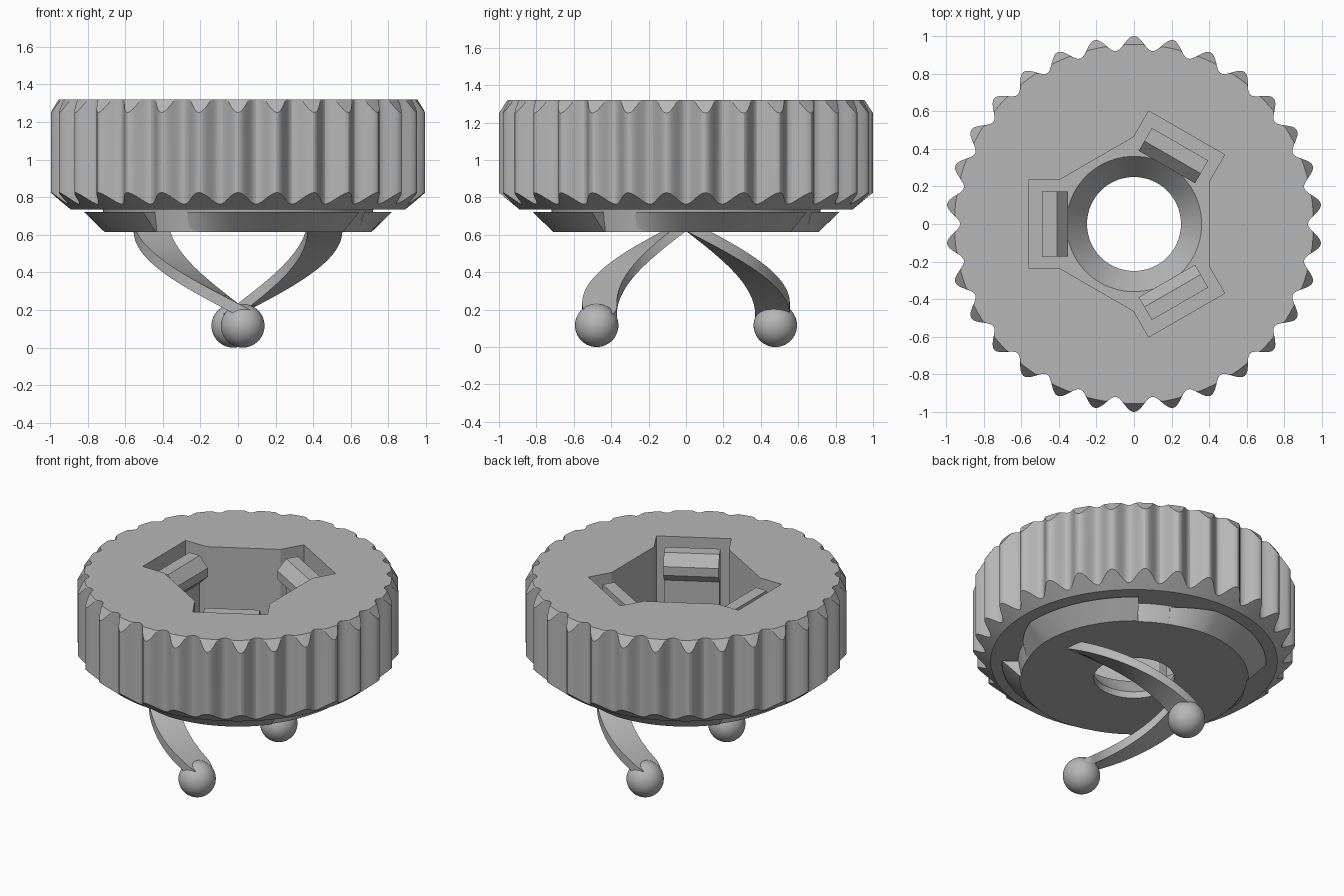
import bpy, bmesh, math
from mathutils import Matrix, Vector

if "Cube" in bpy.data.objects:
    bpy.data.objects.remove(bpy.data.objects["Cube"])

GREY = (0.47, 0.47, 0.47, 1)
mat = bpy.data.materials.new("plain grey")
mat.use_nodes = True
mat.diffuse_color = GREY
mat.node_tree.nodes["Principled BSDF"].inputs["Base Color"].default_value = GREY


def polar(r, a, z):
    return Vector((r * math.cos(a), r * math.sin(a), z))


def finish(name, bm, turn=0, angle=25):
    bmesh.ops.remove_doubles(bm, verts=bm.verts, dist=1e-5)
    bmesh.ops.recalc_face_normals(bm, faces=bm.faces)
    bm.transform(Matrix.Rotation(math.radians(turn), 4, "Z"))
    mesh = bpy.data.meshes.new(name)
    bm.to_mesh(mesh)
    bm.free()
    mesh.materials.append(mat)
    ob = bpy.data.objects.new(name, mesh)
    bpy.context.collection.objects.link(ob)
    smooth(ob, angle)
    return ob


def smooth(ob, angle=25):
    bpy.ops.object.select_all(action="DESELECT")
    ob.select_set(True)
    bpy.context.view_layer.objects.active = ob
    bpy.ops.object.shade_smooth_by_angle(angle=math.radians(angle))


def sweep(name, loops, turn=0):
    """Skin matching closed loops and cap both ends."""
    bm = bmesh.new()
    rows = [[bm.verts.new(p) for p in loop] for loop in loops]
    n = len(rows[0])
    for a, b in zip(rows, rows[1:]):
        for i in range(n):
            j = (i + 1) % n
            bm.faces.new((a[i], a[j], b[j], b[i]))
    bm.faces.new(rows[0])
    bm.faces.new(rows[-1])
    return finish(name, bm, turn)


def cut(ob, cutter):
    cutter.hide_render = True
    mod = ob.modifiers.new("cut", "BOOLEAN")
    mod.operation = "DIFFERENCE"
    mod.solver = "EXACT"
    mod.object = cutter
    bpy.context.view_layer.objects.active = ob
    bpy.ops.object.modifier_apply(modifier=mod.name)
    bpy.data.objects.remove(cutter)


# Knurled knob body with chamfered rims and a short neck below
LOBES, STEPS = 30, 480
angles = [math.tau * i / STEPS for i in range(STEPS)]


def knurl(a):
    return 0.9625 + 0.0375 * math.cos(LOBES * (a - math.pi / 2))


def ring(r, z):
    return [polar(r, a, z) for a in angles]


low = [polar(knurl(a), a, 0.735 + (knurl(a) - 0.89) * 0.82) for a in angles]
high = [polar(knurl(a), a, 1.32 - max(0, knurl(a) - 0.955) * 1.55) for a in angles]
rim = [polar(min(knurl(a), 0.955), a, 1.32) for a in angles]
body = sweep("knob_body", [ring(0.70, 0.615), ring(0.72, 0.735), ring(0.89, 0.735),
                           low, high, rim])

# Six-sided socket with three slots, then the funnel and through hole
socket = []
for turn in (60, 180, 300):
    rot = Matrix.Rotation(math.radians(turn), 3, "Z")
    for x, y in ((0.4, -0.233), (0.56, -0.233), (0.56, 0.233), (0.4, 0.233)):
        socket.append(rot @ Vector((x, y, 0)))
cut(body, sweep("socket_cutter", [[p + Vector((0, 0, z)) for p in socket]
                                  for z in (0.8, 1.5)]))


def circle(r, z):
    return [polar(r, math.tau * i / 96, z) for i in range(96)]


cut(body, sweep("hole_cutter", [circle(0.25, 0.5), circle(0.25, 0.66),
                                circle(0.36, 0.8), circle(0.36, 0.85)]))
smooth(body)

# Snap clips standing in the slots, with sloped hook heads
hook = [(0.49, 0.78), (0.49, 1.28), (0.41, 1.28), (0.35, 1.21),
        (0.35, 1.15), (0.41, 1.09), (0.41, 0.78)]
for k, turn in enumerate((60, 180, 300)):
    sweep(f"snap_clip_{k + 1}", [[(x, y, z) for x, z in hook] for y in (-0.173, 0.173)], turn)

# Four conical locking lugs around the neck, each growing out of it
for k in range(4):
    loops = []
    for i in range(38):
        deg = -22 + 2 * i
        grow = min(1, (i + 1) / 11)
        a = math.radians(deg)
        top, bottom = 0.715 + 0.105 * grow, 0.695 + 0.015 * grow
        loops.append([polar(0.6, a, 0.615), polar(bottom, a, 0.615),
                      polar(top, a, 0.722), polar(0.6, a, 0.722)])
    sweep(f"locking_lug_{k + 1}", loops, 90 * k)

# Two helical legs with rounded ends, each on a ball foot
MID, HALF, END = 0.4625, 0.0925, 93
TIP = math.degrees(HALF / MID)
for k, turn in enumerate((180, 0)):
    loops = []
    stations = [(-6 + 99 * i / 44, HALF) for i in range(45)]
    for i in range(1, 9):
        t = math.pi / 2 * i / 8.2
        stations.append((END + TIP * math.sin(t), HALF * math.cos(t)))
    for deg, half in stations:
        a, z = math.radians(deg), 0.62 - 0.005 * deg
        loops.append([polar(MID - half, a, z), polar(MID + half, a, z),
                      polar(MID + half, a, z + 0.065), polar(MID - half, a, z + 0.065)])
    sweep(f"leg_{k + 1}", loops, turn)

    bm = bmesh.new()
    bmesh.ops.create_uvsphere(bm, u_segments=48, v_segments=24, radius=0.116)
    centre = polar(0.478, math.radians(END), 0.116)
    bmesh.ops.translate(bm, verts=bm.verts, vec=centre)
    finish(f"ball_foot_{k + 1}", bm, turn)
